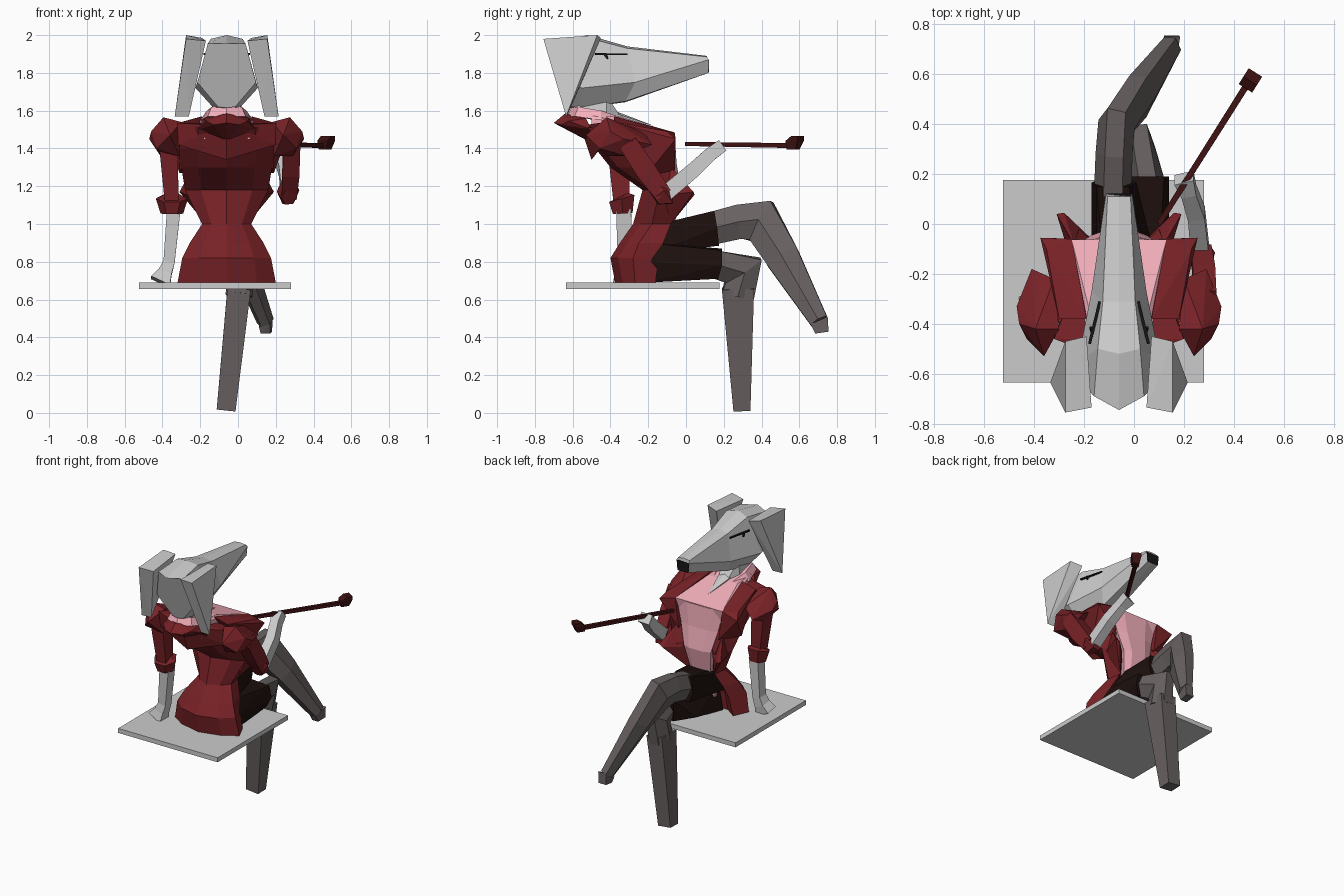
import bpy, bmesh, math
from mathutils import Vector

C = -0.06  # symmetry plane of the figure


def mat(name, rgb):
    m = bpy.data.materials.new(name)
    m.diffuse_color = (*rgb, 1)
    return m


RED = mat("red_cloth", (0.19, 0.016, 0.02))
PINK = mat("pink_cloth", (0.9, 0.43, 0.5))
DARK = mat("dark_cloth", (0.012, 0.005, 0.004))
LEG = mat("stocking", (0.14, 0.12, 0.12))
WOOD = mat("dark_wood", (0.05, 0.006, 0.006))
BLACK = mat("black", (0.008, 0.008, 0.008))
FUR = mat("grey_fur", (0.6, 0.6, 0.6))


def finish(name, bm, m):
    bmesh.ops.recalc_face_normals(bm, faces=bm.faces)
    me = bpy.data.meshes.new(name)
    bm.to_mesh(me)
    bm.free()
    me.materials.append(m)
    ob = bpy.data.objects.new(name, me)
    bpy.context.collection.objects.link(ob)
    return ob


def hull(name, pts, m):
    bm = bmesh.new()
    for p in pts:
        bm.verts.new(p)
    r = bmesh.ops.convex_hull(bm, input=bm.verts)
    junk = {v for v in r["geom_interior"] + r["geom_unused"] if isinstance(v, bmesh.types.BMVert)}
    bmesh.ops.delete(bm, geom=list(junk), context="VERTS")
    bmesh.ops.dissolve_limit(bm, angle_limit=0.03, verts=bm.verts, edges=bm.edges)
    return finish(name, bm, m)


def side(pts, s):
    return [(C + s * x, y, z) for x, y, z in pts]


def ring(half):
    """closed ring from a half outline that starts on the symmetry plane"""
    return side(half, 1) + side(half[:0:-1], -1)


def pair(name, pts, m):
    for s, tag in ((-1, "left"), (1, "right")):
        hull(f"{tag}_{name}", side(pts, s), m)


def centred(name, pts, m):
    hull(name, side(pts, 1) + side(pts, -1), m)


def loft(name, rings, m):
    bm = bmesh.new()
    vs = [[bm.verts.new(p) for p in r] for r in rings]
    n = len(rings[0])
    for a, b in zip(vs, vs[1:]):
        for i in range(n):
            j = (i + 1) % n
            bm.faces.new((a[i], a[j], b[j], b[i]))
    bm.faces.new(vs[0])
    bm.faces.new(vs[-1])
    return finish(name, bm, m)


def tube(name, path, m, n=6):
    """path: (x, y, z, half width, half depth); n=4 gives a box section"""
    pts = [Vector(p[:3]) for p in path]
    rings = []
    off, k4 = (math.pi / 4, math.sqrt(2)) if n == 4 else (0, 1)
    for i, p in enumerate(pts):
        d = Vector()
        if i > 0:
            d += (p - pts[i - 1]).normalized()
        if i < len(pts) - 1:
            d += (pts[i + 1] - p).normalized()
        d.normalize()
        u = (Vector((1, 0, 0)) - d * d.x).normalized()
        v = u.cross(d)
        ru, rv = path[i][3] * k4, path[i][4] * k4
        rings.append([p + u * ru * math.cos(off + math.tau * k / n)
                      + v * rv * math.sin(off + math.tau * k / n) for k in range(n)])
    return loft(name, rings, m)


# Seat slab
hull("seat", [(x, y, z) for x in (-0.525, 0.28) for y in (-0.635, 0.177) for z in (0.657, 0.69)], FUR)

# Shorts and crossed legs
hull("upper_shorts", [(-0.15, -0.2, 0.96), (0.03, -0.2, 0.96), (-0.17, -0.2, 0.84), (0.1, -0.2, 0.84),
                      (-0.15, 0.15, 1.06), (-0.02, 0.15, 1.07), (-0.17, 0.165, 0.95), (0.01, 0.165, 0.98),
                      (-0.15, 0.175, 0.885), (-0.01, 0.175, 0.885), (0.03, -0.06, 1.02), (-0.13, -0.06, 1.02)], DARK)
hull("lower_shorts", [(-0.16, -0.2, 0.69), (0.12, -0.2, 0.69), (0.14, -0.2, 0.8), (0.1, -0.2, 0.9),
                      (-0.02, 0.17, 0.71), (0.11, 0.17, 0.71), (0.14, 0.19, 0.78), (0.12, 0.19, 0.86),
                      (-0.03, 0.19, 0.87), (-0.12, -0.2, 0.9), (-0.12, 0.05, 0.72)], DARK)
tube("crossed_leg", [(-0.085, 0.13, 0.975, 0.075, 0.1), (-0.08, 0.28, 1.012, 0.074, 0.105),
                     (-0.07, 0.40, 1.015, 0.075, 0.135), (0.015, 0.51, 0.825, 0.07, 0.105),
                     (0.145, 0.705, 0.485, 0.046, 0.056)], LEG)
hull("crossed_toe", [(0.11, 0.67, 0.46), (0.17, 0.66, 0.47), (0.12, 0.75, 0.51), (0.185, 0.75, 0.51),
                     (0.12, 0.755, 0.43), (0.18, 0.755, 0.43), (0.12, 0.685, 0.42), (0.17, 0.685, 0.42)], LEG)
tube("standing_leg", [(0.055, 0.16, 0.785, 0.07, 0.085), (0.018, 0.302, 0.755, 0.068, 0.13),
                      (0.005, 0.275, 0.62, 0.072, 0.1)], LEG)
tube("standing_shin", [(0.006, 0.275, 0.66, 0.062, 0.085), (-0.063, 0.296, 0.014, 0.05, 0.045)], LEG, 4)

# Coat body: z, back y, side y, half width, front y, front half width
coat = [(0.69, -0.375, -0.27, 0.26, -0.16, 0.21), (0.82, -0.40, -0.28, 0.235, -0.15, 0.18),
        (0.90, -0.35, -0.25, 0.195, -0.12, 0.16), (1.0, -0.28, -0.18, 0.13, -0.08, 0.115),
        (1.18, -0.23, -0.14, 0.22, -0.02, 0.16), (1.30, -0.40, -0.22, 0.24, -0.08, 0.18),
        (1.40, -0.48, -0.30, 0.26, -0.10, 0.18), (1.51, -0.56, -0.40, 0.24, -0.32, 0.17)]
loft("coat_body", [ring([(0, yb, z), (w * 0.62, yb + 0.04, z), (w, ys, z), (wf, yf, z),
                         (wf * 0.6, yf - 0.06, z)]) for z, yb, ys, w, yf, wf in coat], RED)

# Shirt front, chest slope and collar
shirt = [(0.8, -0.12, 0.08), (1.0, -0.06, 0.08), (1.17, -0.025, 0.11), (1.32, -0.05, 0.15),
         (1.48, -0.06, 0.19)]
loft("shirt_front", [side([(-w, y - 0.02, z), (-w * 0.5, y, z), (w * 0.5, y, z), (w, y - 0.02, z),
                           (w * 0.6, y - 0.12, z), (-w * 0.6, y - 0.12, z)], 1)
                     for z, y, w in shirt], PINK)
centred("shirt_chest", [(0.19, -0.062, 1.485), (0.16, -0.08, 1.38), (0.12, -0.34, 1.565),
                        (0.12, -0.5, 1.575), (0.12, -0.5, 1.45)], PINK)
collar = [(0, -0.63, 1.57), (0.1, -0.59, 1.57), (0.14, -0.45, 1.55), (0.08, -0.27, 1.51)]
inner = [(0, -0.60, 1.63), (0.08, -0.57, 1.62), (0.105, -0.45, 1.60), (0.06, -0.3, 1.55)]
loft("shirt_collar", [ring(collar), ring(inner)], PINK)

# Coat collar, yoke, lapels and waist flares
centred("coat_collar", [(0, -0.70, 1.535), (0.07, -0.66, 1.525), (0.11, -0.62, 1.545), (0, -0.64, 1.585),
                        (0.0, -0.5, 1.43), (0.15, -0.5, 1.50), (0.12, -0.53, 1.56)], RED)
centred("coat_yoke", [(0.0, -0.56, 1.52), (0.26, -0.46, 1.535), (0.26, -0.44, 1.42), (0, -0.5, 1.34),
                      (0.22, -0.36, 1.52)], RED)
pair("lapel", [(0.315, -0.055, 1.45), (0.19, -0.06, 1.485), (0.29, -0.1, 1.49), (0.13, -0.38, 1.57),
               (0.24, -0.38, 1.54), (0.16, -0.06, 1.27), (0.25, -0.2, 1.27), (0.2, -0.3, 1.4)], RED)
pair("waist_flare", [(0.25, 0.04, 1.17), (0.22, 0.045, 1.155), (0.11, -0.08, 1.0), (0.18, -0.08, 1.3),
                     (0.12, -0.05, 1.15), (0.2, -0.12, 1.15)], RED)

# Puffed shoulders
pair("shoulder_puff", [(0.41, -0.33, 1.45), (0.335, -0.42, 1.565), (0.35, -0.18, 1.42), (0.30, -0.53, 1.47),
                       (0.37, -0.46, 1.40), (0.24, -0.42, 1.54), (0.26, -0.22, 1.48), (0.35, -0.32, 1.36),
                       (0.25, -0.42, 1.36), (0.40, -0.40, 1.49)], RED)

# Propping arm
tube("left_sleeve", [(-0.37, -0.36, 1.44, 0.05, 0.06), (-0.35, -0.34, 1.10, 0.036, 0.042)], RED, 4)
tube("left_cuff", [(-0.35, -0.345, 1.145, 0.06, 0.05), (-0.35, -0.34, 1.135, 0.085, 0.08),
                   (-0.35, -0.335, 1.055, 0.06, 0.06)], RED)
tube("left_forearm", [(-0.34, -0.33, 1.08, 0.036, 0.04), (-0.365, -0.325, 0.80, 0.03, 0.036),
                      (-0.385, -0.33, 0.745, 0.036, 0.04), (-0.41, -0.34, 0.693, 0.055, 0.045)], FUR, 4)

# Raised arm
tube("right_sleeve", [(0.285, -0.31, 1.43, 0.045, 0.05), (0.28, -0.21, 1.28, 0.045, 0.055),
                      (0.27, -0.12, 1.155, 0.04, 0.045)], RED, 4)
tube("right_cuff", [(0.27, -0.17, 1.14, 0.04, 0.05), (0.265, -0.12, 1.175, 0.06, 0.095),
                    (0.262, -0.10, 1.19, 0.04, 0.06)], RED)
tube("right_forearm", [(0.265, -0.11, 1.16, 0.036, 0.042), (0.25, 0.04, 1.285, 0.034, 0.04),
                       (0.22, 0.13, 1.37, 0.03, 0.036), (0.2, 0.185, 1.41, 0.04, 0.034)], FUR, 4)

# Long pipe with bowl
tube("pipe_stem", [(0.10, 0.0, 1.424, 0.011, 0.011), (0.46, 0.57, 1.415, 0.013, 0.013)], WOOD, 4)
bowl_dir, across = Vector((0.534, 0.845, 0)), Vector((0.845, -0.534, 0))
hull("pipe_bowl", [Vector((0.465, 0.573, z)) + bowl_dir * a + across * b for z, lo, hi, w in
                   ((1.395, -0.035, 0.02, 0.022), (1.44, -0.035, 0.04, 0.032), (1.465, 0.0, 0.04, 0.032))
                   for a in (lo, hi) for b in (-w, w)], WOOD)

# Neck and pointed ruff under the chin
centred("neck", [(0.06, -0.58, 1.7), (0.08, -0.57, 1.57), (0.07, -0.42, 1.68), (0.085, -0.42, 1.56),
                 (0.03, -0.34, 1.56)], FUR)
centred("neck_ruff", [(0.06, -0.42, 1.6), (0.0, -0.38, 1.60), (0.0, -0.17, 1.52), (0.03, -0.3, 1.55)], FUR)

# Head: each ring has crown, top edge, cheek, jaw edge and jaw centre points
head = [[(0, -0.745, 1.955), (0.1, -0.69, 1.955), (0.155, -0.63, 1.75), (0.045, -0.61, 1.62), (0, -0.62, 1.615)],
        [(0, -0.52, 2.0), (0.085, -0.50, 1.98), (0.165, -0.55, 1.72), (0.07, -0.55, 1.615), (0, -0.55, 1.615)],
        [(0, -0.31, 1.94), (0.065, -0.31, 1.93), (0.11, -0.27, 1.75), (0.06, -0.32, 1.65), (0, -0.32, 1.645)],
        [(0, 0.11, 1.89), (0.046, 0.11, 1.885), (0.053, 0.12, 1.87), (0.042, 0.12, 1.80), (0, 0.12, 1.80)]]
loft("head", [side(h, 1) + side(h[-2:0:-1], -1) for h in head], FUR)
centred("nose", [(0.05, 0.123, 1.87), (0.043, 0.123, 1.798), (0.051, 0.09, 1.86), (0.02, 0.09, 1.85)], BLACK)

# Ears and closed eyes
pair("ear", [(0.11, -0.735, 1.97), (0.215, -0.755, 1.98), (0.13, -0.45, 1.985), (0.215, -0.47, 2.0),
             (0.20, -0.63, 1.57), (0.275, -0.635, 1.57)], FUR)
for s, tag in ((-1, "left"), (1, "right")):
    tube(f"{tag}_eye", [(C + s * 0.118, -0.48, 1.90, 0.006, 0.005),
                        (C + s * 0.077, -0.31, 1.898, 0.006, 0.004)], BLACK, 4)
    tube(f"{tag}_lash", [(C + s * 0.107, -0.43, 1.90, 0.006, 0.008),
                         (C + s * 0.114, -0.415, 1.875, 0.005, 0.005)], BLACK, 4)
